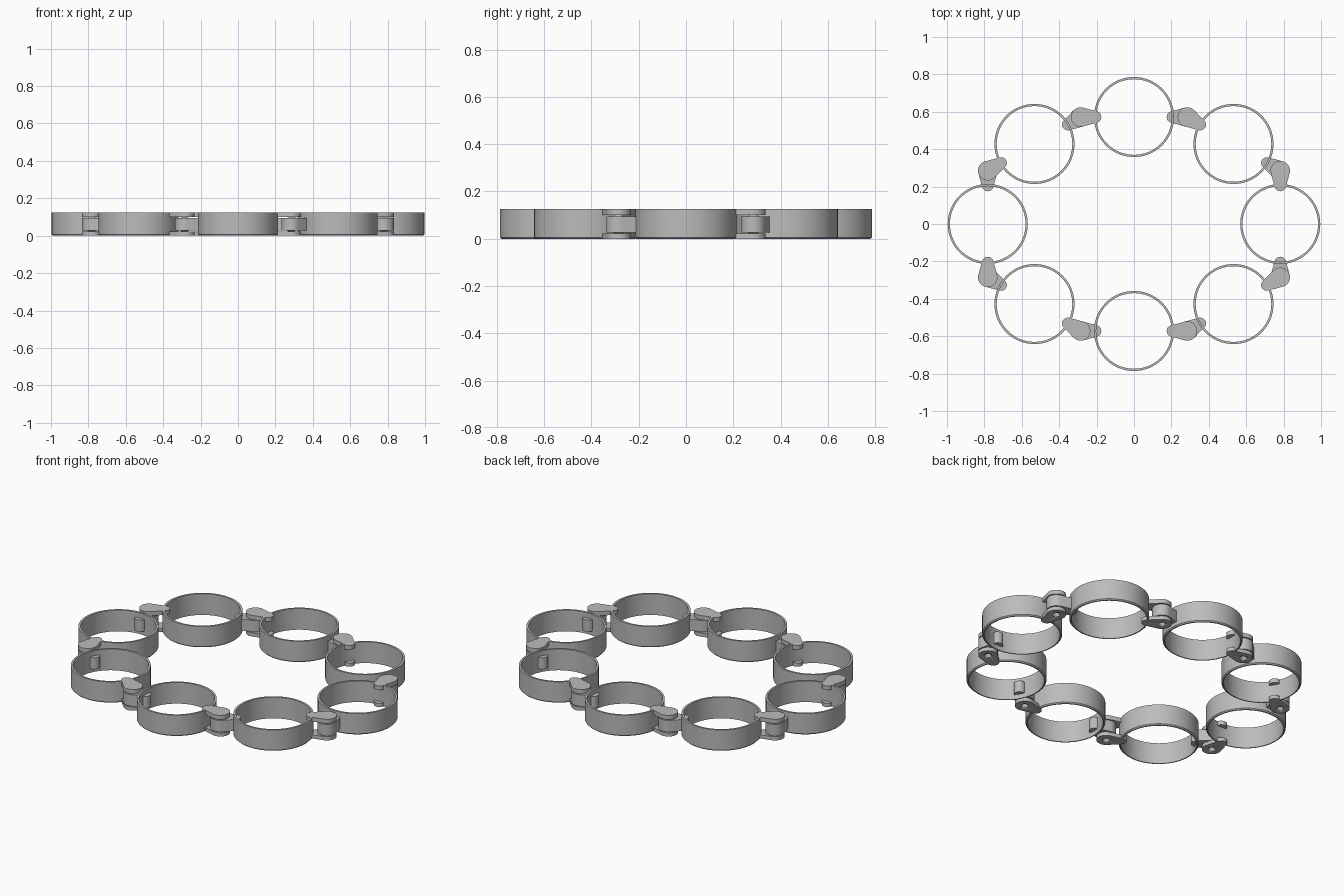
import bpy, bmesh, math
from mathutils import Vector

cube = bpy.data.objects.get("Cube")
if cube:
    bpy.data.objects.remove(cube, do_unlink=True)

grey = bpy.data.materials.new("plain grey")
grey.use_nodes = True
grey.diffuse_color = (0.5, 0.5, 0.5, 1)
grey.node_tree.nodes["Principled BSDF"].inputs["Base Color"].default_value = (0.5, 0.5, 0.5, 1)

HEIGHT, RADIUS, WALL = 0.125, 0.214, 0.012
KNUCKLE, TIP = 0.052, 0.031


def finish(bm, name):
    bmesh.ops.recalc_face_normals(bm, faces=bm.faces)
    mesh = bpy.data.meshes.new(name)
    bm.to_mesh(mesh)
    bm.free()
    mesh.materials.append(grey)
    obj = bpy.data.objects.new(name, mesh)
    bpy.context.collection.objects.link(obj)
    bpy.ops.object.select_all(action='DESELECT')
    obj.select_set(True)
    bpy.context.view_layer.objects.active = obj
    bpy.ops.object.shade_smooth_by_angle(angle=math.radians(30))
    return obj


def lathe(name, profile, centre, steps=96):
    """Spin a closed (radius, z) profile into a ring."""
    bm = bmesh.new()
    verts = [bm.verts.new((r, 0, z)) for r, z in profile]
    edges = [bm.edges.new((a, b)) for a, b in zip(verts, verts[1:] + verts[:1])]
    bmesh.ops.spin(bm, geom=verts + edges, cent=(0, 0, 0), axis=(0, 0, 1),
                   angle=math.tau, steps=steps, use_duplicate=False)
    bmesh.ops.remove_doubles(bm, verts=bm.verts, dist=1e-5)
    bmesh.ops.translate(bm, verts=bm.verts, vec=(centre.x, centre.y, 0))
    return finish(bm, name)


def teardrop(name, pivot, ring_centre, z0, z1, dimple=False):
    """Extruded outline: large round at the pivot, small round inside the ring wall."""
    away = pivot - ring_centre
    reach = away.length - 0.206
    heading = math.atan2(away.y, away.x)
    end = pivot - away.normalized() * reach
    spread = math.pi / 2 + math.asin((KNUCKLE - TIP) / reach)
    steps = 24
    outline = []
    for centre, radius, start, sweep in (
            (pivot, KNUCKLE, heading - spread, 2 * spread),
            (end, TIP, heading + spread, math.tau - 2 * spread)):
        for i in range(steps + 1):
            a = start + sweep * i / steps
            outline.append(centre + radius * Vector((math.cos(a), math.sin(a))))
    bm = bmesh.new()
    base = bm.faces.new([bm.verts.new((p.x, p.y, z0)) for p in outline])
    top = bmesh.ops.extrude_face_region(bm, geom=[base])["geom"]
    bmesh.ops.translate(bm, verts=[v for v in top if isinstance(v, bmesh.types.BMVert)],
                        vec=(0, 0, z1 - z0))
    obj = finish(bm, name)
    if dimple:
        # Conical pivot socket on the underside
        cut = bmesh.new()
        bmesh.ops.create_cone(cut, cap_ends=True, segments=32, radius1=0.026,
                              radius2=0.012, depth=0.03)
        bmesh.ops.translate(cut, verts=cut.verts, vec=(pivot.x, pivot.y, z0 + 0.003))
        cutter = finish(cut, name + "_cutter")
        mod = obj.modifiers.new("socket", 'BOOLEAN')
        mod.object, mod.operation, mod.solver = cutter, 'DIFFERENCE', 'EXACT'
        bpy.context.view_layer.objects.active = obj
        bpy.ops.object.modifier_apply(modifier=mod.name)
        bpy.data.objects.remove(cutter, do_unlink=True)
    return obj


# Eight ring centres and the hinge pivots, counter-clockwise from the front
centres = [Vector(c) for c in ((0, -0.572), (0.532, -0.428), (0.782, 0), (0.532, 0.428),
                               (0, 0.572), (-0.532, 0.428), (-0.782, 0), (-0.532, -0.428))]
pivots = [Vector(p) for p in ((0.285, -0.572), (0.782, -0.285), (0.782, 0.285), (0.285, 0.572),
                              (-0.285, 0.572), (-0.782, 0.285), (-0.782, -0.285), (-0.285, -0.572))]

# Thin band with a chamfered lower rim
band = [(RADIUS, 0.006), (RADIUS, HEIGHT), (RADIUS - WALL, HEIGHT),
        (RADIUS - WALL, 0), (RADIUS - 0.006, 0)]

for i, (centre, pivot) in enumerate(zip(centres, pivots)):
    following = centres[(i + 1) % len(centres)]
    lathe(f"ring_{i + 1}", band, centre)
    # Fork plates belong to this ring, the knuckle between them to the next one
    teardrop(f"fork_bottom_{i + 1}", pivot, centre, 0, 0.022, dimple=True)
    teardrop(f"fork_top_{i + 1}", pivot, centre, 0.1, HEIGHT)
    teardrop(f"knuckle_{i + 1}", pivot, following, 0.027, 0.095)
    # Pivot pin joining the plates through the knuckle
    lathe(f"pin_{i + 1}", [(0.014, 0.02), (0.026, 0.03), (0.026, 0.092), (0.014, 0.102)], pivot, 32)
